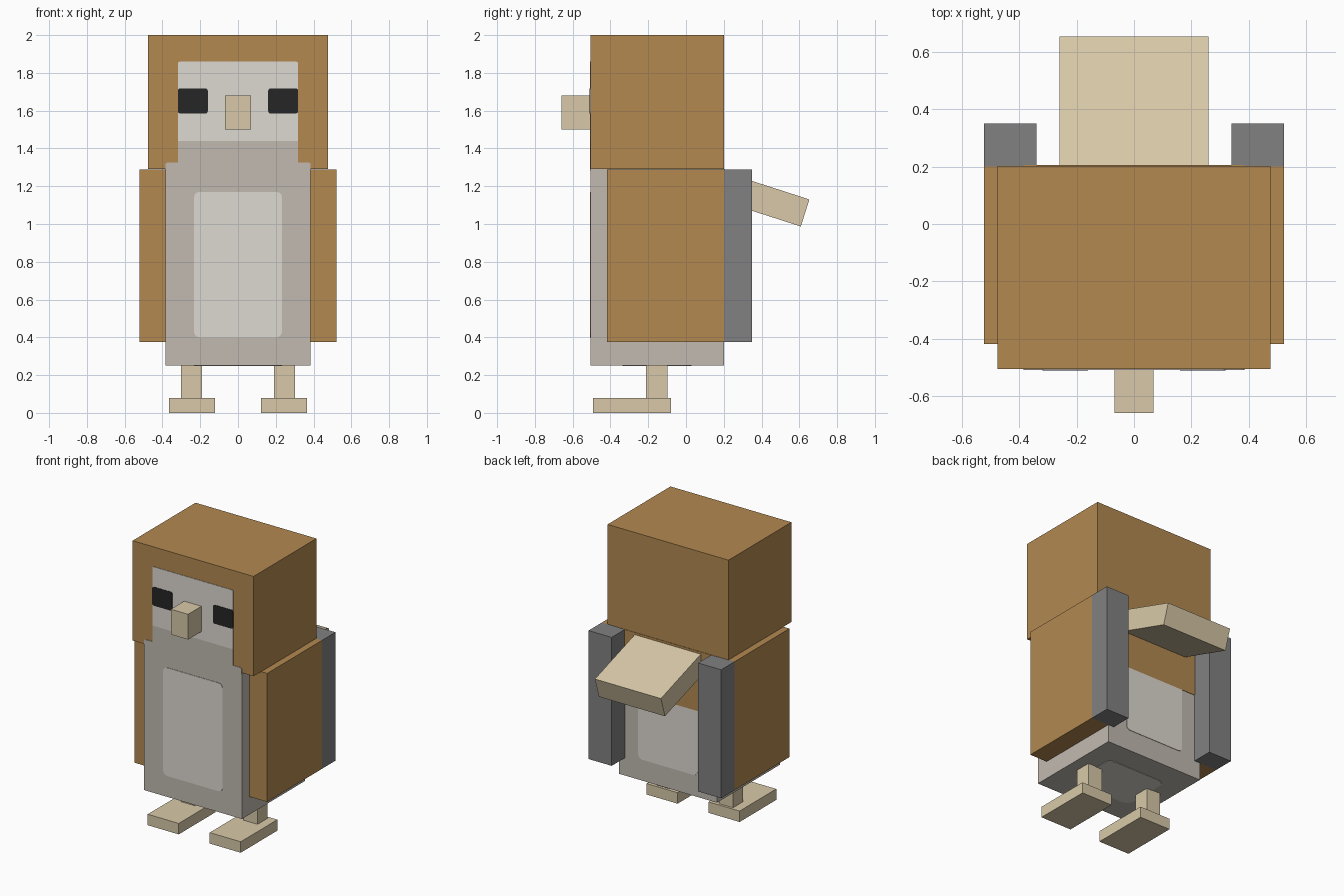
import bpy, bmesh, math
from mathutils import Vector

cube = bpy.data.objects.get("Cube")
if cube:
    bpy.data.objects.remove(cube, do_unlink=True)


def material(name, rgb):
    """Flat material from 0-255 display values."""
    lin = [((c / 255 + 0.055) / 1.055) ** 2.4 for c in rgb]
    m = bpy.data.materials.new(name)
    m.use_nodes = True
    m.diffuse_color = (*lin, 1)
    bsdf = m.node_tree.nodes["Principled BSDF"]
    bsdf.inputs["Base Color"].default_value = (*lin, 1)
    bsdf.inputs["Roughness"].default_value = 0.9
    return m


BROWN = material("brown", (178, 137, 80))
GREY = material("warm grey", (193, 186, 177))
PALE = material("pale grey", (222, 217, 209))
DARK = material("dark grey", (129, 129, 129))
TAN = material("tan", (216, 201, 168))
BLACK = material("black", (38, 38, 38))


def finish(name, bm, *mats):
    bmesh.ops.recalc_face_normals(bm, faces=bm.faces[:])
    me = bpy.data.meshes.new(name)
    bm.to_mesh(me)
    bm.free()
    for m in mats:
        me.materials.append(m)
    ob = bpy.data.objects.new(name, me)
    bpy.context.collection.objects.link(ob)
    return ob


def box_bmesh(lo, hi):
    bm = bmesh.new()
    bmesh.ops.create_cube(bm, size=1)
    lo, hi = Vector(lo), Vector(hi)
    for v in bm.verts:
        v.co = (lo + hi) / 2 + v.co * (hi - lo)
    return bm


def box(name, lo, hi, mat):
    return finish(name, box_bmesh(lo, hi), mat)


def prism(name, points, offset, mat):
    """Closed outline extruded along an offset."""
    bm = bmesh.new()
    face = bm.faces.new([bm.verts.new(p) for p in points])
    ext = bmesh.ops.extrude_face_region(bm, geom=[face], use_keep_orig=True)
    verts = [g for g in ext["geom"] if isinstance(g, bmesh.types.BMVert)]
    bmesh.ops.translate(bm, verts=verts, vec=offset)
    return finish(name, bm, mat)


def plate(name, side, u0, u1, v0, v1, mat, r_low=0, r_top=0, lift=0.003):
    """Thin marking on the front, back or underside, with rounded corners."""
    pts = []
    corners = ((u1, v1, -1, -1, r_top, 0), (u0, v1, 1, -1, r_top, 90),
               (u0, v0, 1, 1, r_low, 180), (u1, v0, -1, 1, r_low, 270))
    for u, v, su, sv, r, start in corners:
        for k in range(4 if r else 1):
            a = math.radians(start + 30 * k)
            pts.append((u + r * (su + math.cos(a)), v + r * (sv + math.sin(a)))
                       if r else (u, v))
    place, normal = {
        "front": (lambda u, v: Vector((u, FRONT, v)), Vector((0, -1, 0))),
        "back": (lambda u, v: Vector((u, BACK, v)), Vector((0, 1, 0))),
        "under": (lambda u, v: Vector((u, v, 0.25)), Vector((0, 0, -1))),
    }[side]
    inset = 0.002
    outline = [place(u, v) - normal * inset for u, v in pts]
    return prism(name, outline, normal * (lift + inset), mat)


FRONT, BACK = -0.505, 0.202

# Main blocks
box("body", (-0.385, FRONT, 0.25), (0.385, BACK, 1.29), GREY)
box("head", (-0.476, FRONT, 1.29), (0.476, BACK, 2.0), BROWN)
box("beak", (-0.068, -0.658, 1.5), (0.068, -0.49, 1.68), TAN)

# Face and chest markings
plate("face", "front", -0.318, 0.318, 1.44, 1.86, PALE, r_top=0.012)
plate("chin", "front", -0.318, 0.318, 1.325, 1.44, GREY)
plate("collar", "front", -0.385, 0.385, 1.28, 1.325, GREY, r_top=0.012)
plate("chest_panel", "front", -0.233, 0.233, 0.4, 1.17, PALE, 0.03, 0.03)

# Back and underside markings
plate("back_panel", "back", -0.233, 0.233, 0.4, 0.863, PALE, r_low=0.03)
plate("back_band", "back", -0.385, 0.385, 0.863, 1.29, BROWN)
plate("belly_panel", "under", -0.233, 0.233, -0.335, 0.03, PALE, 0.05, 0.05)

# Tail, a sloping slab
tail_profile = ((0.653, 1.13), (0.608, 0.987), (0.1, 1.15), (0.145, 1.294))
prism("tail", [(-0.26, y, z) for y, z in tail_profile], (0.52, 0, 0), TAN)


def sided_box(name, s, lo, hi, mat):
    xs = sorted((s * lo[0], s * hi[0]))
    return box(name, (xs[0], *lo[1:]), (xs[1], *hi[1:]), mat)


# Paired parts
for side, s in (("left", 1), ("right", -1)):
    sided_box(side + "_leg", s, (0.19, -0.212, 0.07), (0.302, -0.097, 0.26), TAN)
    sided_box(side + "_foot", s, (0.122, -0.492, 0), (0.366, -0.08, 0.078), TAN)

    u0, u1 = sorted((s * 0.16, s * 0.318))
    plate(side + "_eye", "front", u0, u1, 1.585, 1.718, BLACK, 0.012, 0.012, 0.006)

    # Wing with a dark rear section
    x0, x1 = sorted((s * 0.34, s * 0.522))
    bm = box_bmesh((x0, -0.418, 0.375), (x1, 0.35, 1.289))
    bmesh.ops.bisect_plane(bm, geom=bm.verts[:] + bm.edges[:] + bm.faces[:],
                           plane_co=(0, 0.2, 0), plane_no=(0, 1, 0))
    for f in bm.faces:
        f.material_index = int(f.calc_center_median().y > 0.2)
    finish(side + "_wing", bm, BROWN, DARK)
